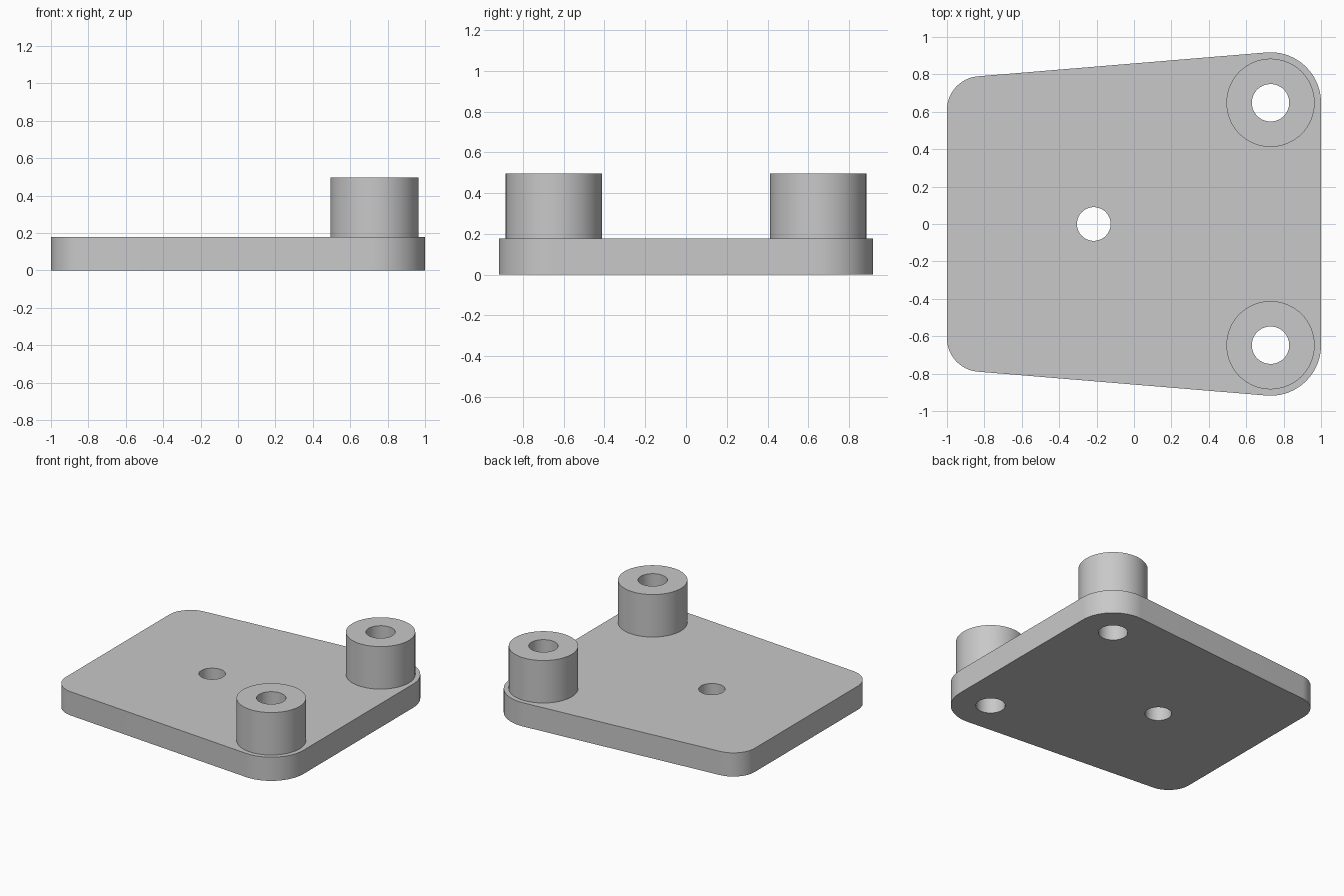
import bpy, bmesh
from math import cos, sin, radians, atan2, hypot, asin, pi

cube = bpy.data.objects.get("Cube")
if cube:
    bpy.data.objects.remove(cube)

PLATE_TOP, BOSS_TOP = 0.178, 0.497
BOSS_X, BOSS_Y, BOSS_R, BORE_R = 0.73, 0.648, 0.236, 0.1

grey = bpy.data.materials.new("plain grey")
grey.use_nodes = True
colour = (0.58, 0.58, 0.58, 1)
grey.diffuse_color = colour
grey.node_tree.nodes["Principled BSDF"].inputs["Base Color"].default_value = colour


def arc(x, y, r, start=0.0, end=2 * pi, steps=64, closed=True):
    """Points along an arc; a closed circle leaves out the repeated end."""
    count = steps if closed else steps + 1
    angles = [start + (end - start) * i / steps for i in range(count)]
    return [(x + r * cos(a), y + r * sin(a)) for a in angles]


def extruded(name, loops, bottom, top):
    """Solid made from an outer loop and hole loops."""
    bm = bmesh.new()
    edges = []
    for loop in loops:
        verts = [bm.verts.new((x, y, bottom)) for x, y in loop]
        edges += [bm.edges.new((v, verts[i - 1])) for i, v in enumerate(verts)]
    bmesh.ops.triangle_fill(bm, use_beauty=True, edges=edges)
    result = bmesh.ops.extrude_face_region(bm, geom=bm.faces[:])
    raised = [g for g in result["geom"] if isinstance(g, bmesh.types.BMVert)]
    bmesh.ops.translate(bm, verts=raised, vec=(0, 0, top - bottom))
    bmesh.ops.recalc_face_normals(bm, faces=bm.faces[:])
    mesh = bpy.data.meshes.new(name)
    bm.to_mesh(mesh)
    bm.free()
    mesh.materials.append(grey)
    obj = bpy.data.objects.new(name, mesh)
    bpy.context.collection.objects.link(obj)
    bpy.ops.object.select_all(action="DESELECT")
    obj.select_set(True)
    bpy.context.view_layer.objects.active = obj
    bpy.ops.object.shade_smooth_by_angle(angle=radians(30))
    return obj


# Tapered plate outline: rounded corners joined by tangent lines
wide_r, narrow_r = 0.27, 0.18
narrow_x, narrow_y = -0.82, 0.61
dx, dy = BOSS_X - narrow_x, BOSS_Y - narrow_y
tangent = pi / 2 + atan2(dy, dx) + asin((wide_r - narrow_r) / hypot(dx, dy))
half = arc(BOSS_X, BOSS_Y, wide_r, 0, tangent, 24, False)
half += arc(narrow_x, narrow_y, narrow_r, tangent, pi, 20, False)
outline = half + [(x, -y) for x, y in reversed(half)]

# Plate with three through holes
holes = [arc(BOSS_X, s * BOSS_Y, BORE_R) for s in (1, -1)]
holes.append(arc(-0.215, 0, 0.09))
extruded("base_plate", [outline] + holes, 0, PLATE_TOP)

# Hollow bosses above the two corner holes
for side, s in (("back", 1), ("front", -1)):
    extruded(side + "_boss",
             [arc(BOSS_X, s * BOSS_Y, BOSS_R), arc(BOSS_X, s * BOSS_Y, BORE_R)],
             PLATE_TOP, BOSS_TOP)
